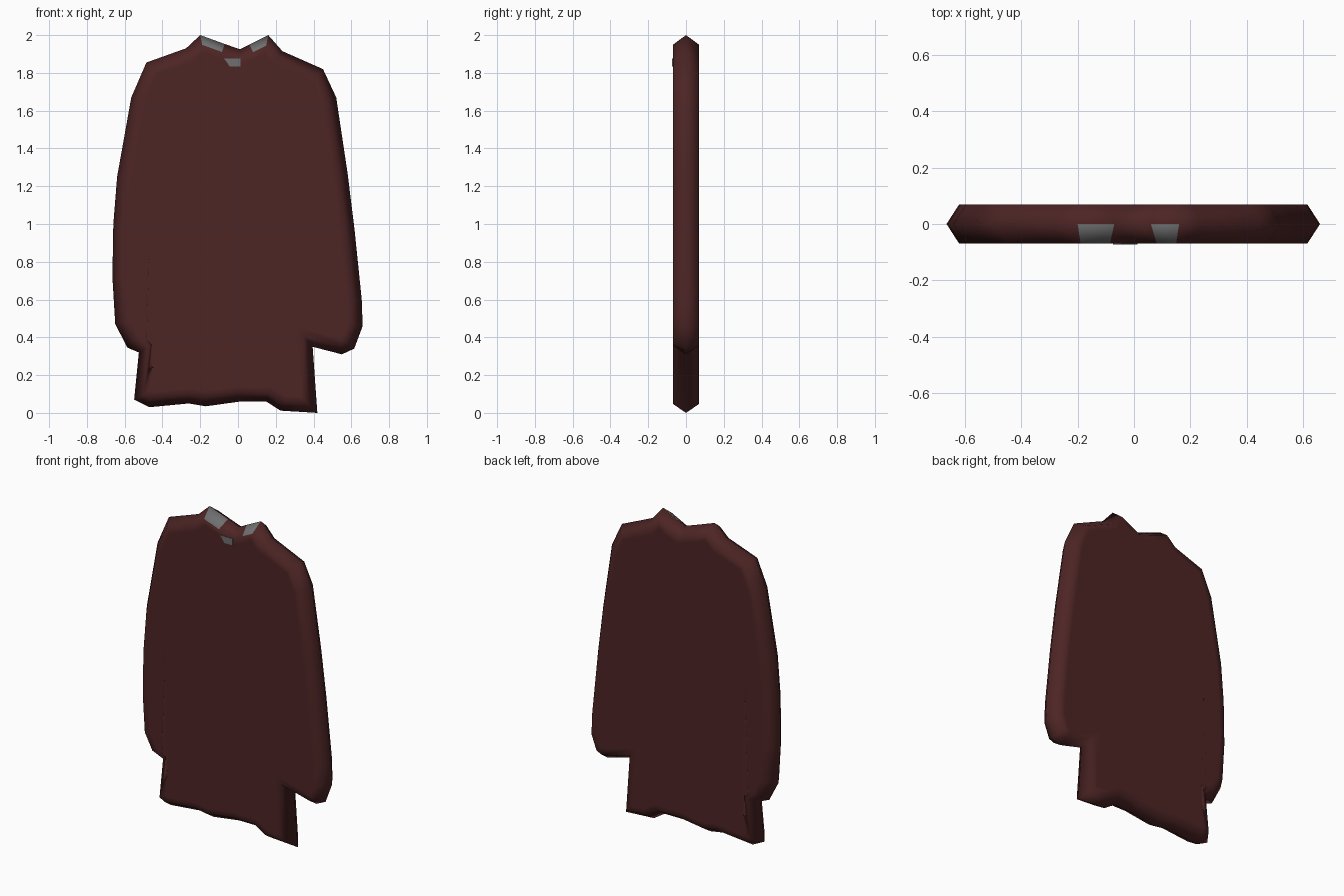
import bpy, bmesh
from mathutils import Vector

if "Cube" in bpy.data.objects:
    bpy.data.objects.remove(bpy.data.objects["Cube"])


def material(name, rgb):
    m = bpy.data.materials.new(name)
    m.diffuse_color = (*rgb, 1.0)
    m.use_nodes = True
    m.node_tree.nodes["Principled BSDF"].inputs["Base Color"].default_value = m.diffuse_color
    return m


maroon = material("dark maroon cloth", (0.075, 0.018, 0.018))
grey = material("grey lining", (0.16, 0.16, 0.16))

# Garment silhouette in x, z: clockwise seen from the front, collar first
outline = [Vector(p) for p in [
    (-0.20, 2.0), (-0.07, 1.953), (0.01, 1.925), (0.06, 1.95), (0.16, 2.0),
    (0.235, 1.915), (0.45, 1.82), (0.52, 1.67), (0.58, 1.27), (0.617, 0.97),
    (0.655, 0.60), (0.66, 0.46), (0.615, 0.34), (0.55, 0.31), (0.395, 0.35),
    (0.42, 0.0), (0.225, 0.012), (0.15, 0.06), (0.01, 0.06), (-0.17, 0.035),
    (-0.26, 0.05), (-0.47, 0.03), (-0.55, 0.07), (-0.525, 0.32),
    (-0.585, 0.345), (-0.65, 0.47), (-0.665, 0.72), (-0.66, 1.0),
    (-0.64, 1.25), (-0.565, 1.67), (-0.485, 1.855), (-0.275, 1.93)]]
N = len(outline)


def inset(points, d):
    """Mitred inward offset of a clockwise outline."""
    result = []
    for i, p in enumerate(points):
        a = (p - points[i - 1]).normalized()
        b = (points[(i + 1) % len(points)] - p).normalized()
        na, nb = Vector((a.y, -a.x)), Vector((b.y, -b.x))
        result.append(p + (na + nb) * d / (1 + na.dot(nb)))
    return result


def finish(bm, name, mats, smooth):
    bmesh.ops.recalc_face_normals(bm, faces=bm.faces)
    for f in bm.faces:
        f.smooth = smooth
    mesh = bpy.data.meshes.new(name)
    bm.to_mesh(mesh)
    bm.free()
    for m in mats:
        mesh.materials.append(m)
    obj = bpy.data.objects.new(name, mesh)
    bpy.context.collection.objects.link(obj)


# Garment body: ridge ring at y = 0, sloped rim, flat front and back
HALF = 0.07
bm = bmesh.new()
ridge = [bm.verts.new((p.x, 0, p.y)) for p in outline]
for side in (-1, 1):
    rings = [ridge]
    for d in (0.045, 0.08):
        rings.append([bm.verts.new((p.x, side * HALF, p.y))
                      for p in inset(outline, d)])
    for k in range(2):
        for i in range(N):
            j = (i + 1) % N
            f = bm.faces.new((rings[k][i], rings[k][j],
                              rings[k + 1][j], rings[k + 1][i]))
            # grey lining shows on the front rim at both collar points
            if side == -1 and k == 0 and i in (0, 3):
                f.material_index = 1
    cap = bm.faces.new(rings[2])
    bmesh.ops.triangulate(bm, faces=[cap])
finish(bm, "long_sleeved_top", [maroon, grey], True)

# Small grey neck patch on the front
bm = bmesh.new()
patch = [(-0.075, 1.877), (0.013, 1.877), (0.013, 1.835), (-0.045, 1.835), (-0.06, 1.857)]
face = bm.faces.new([bm.verts.new((x, -HALF - 0.003, z)) for x, z in patch])
ext = bmesh.ops.extrude_face_region(bm, geom=[face])
bmesh.ops.translate(bm, vec=(0, 0.004, 0),
                    verts=[v for v in ext["geom"] if isinstance(v, bmesh.types.BMVert)])
finish(bm, "neck_patch", [grey], False)
